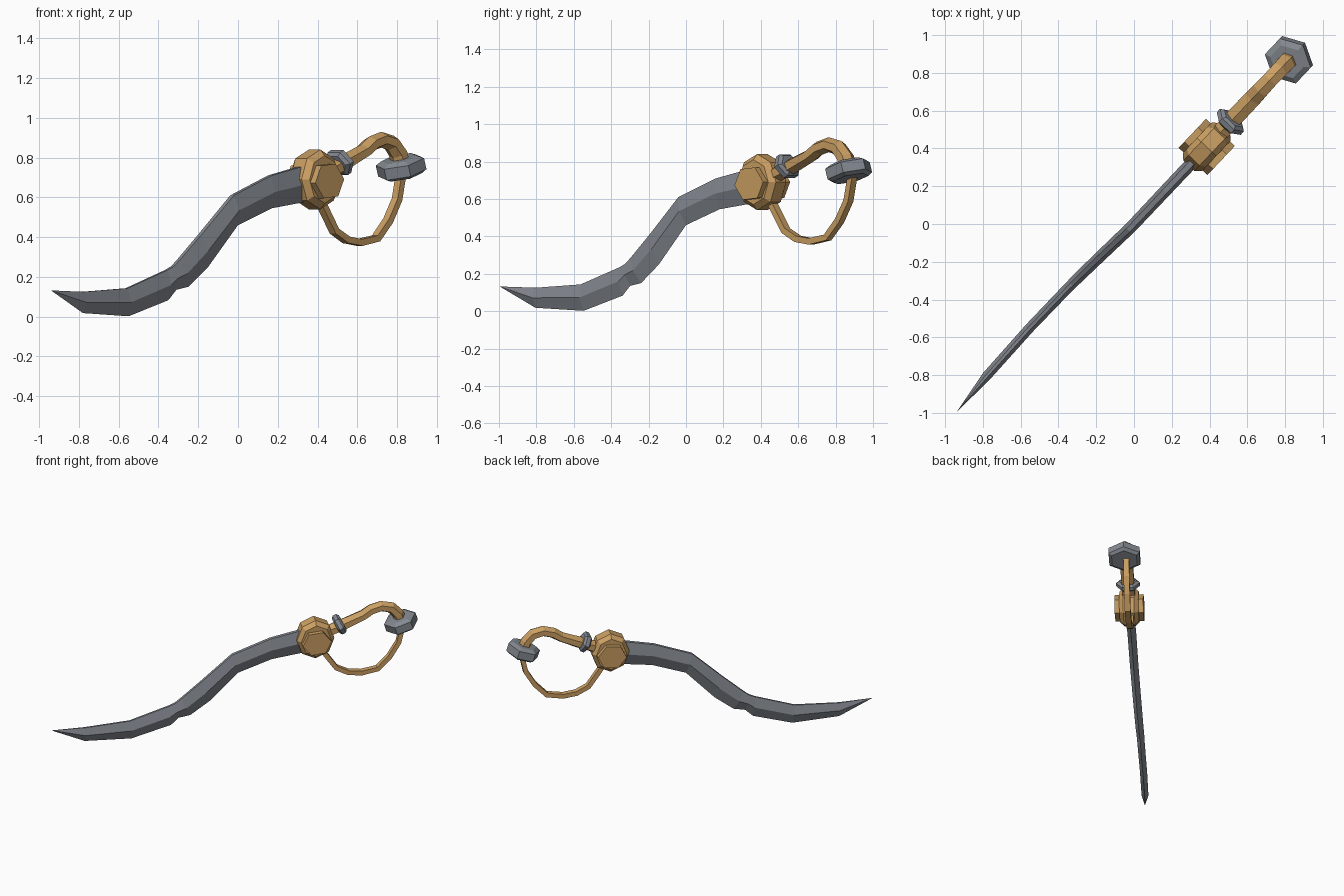
import bpy, bmesh, math
from mathutils import Vector

if "Cube" in bpy.data.objects:
    bpy.data.objects.remove(bpy.data.objects["Cube"])

SLOPE = 1.06                                   # the whole sword lies near one upright plane, y = SLOPE * x
K = math.hypot(1, SLOPE)
U = Vector((1, SLOPE, 0)) / K                  # along the sword
N = Vector((SLOPE, -1, 0)) / K                 # across the sword
Z = Vector((0, 0, 1))


def material(name, rgb):
    m = bpy.data.materials.new(name)
    m.diffuse_color = (*rgb, 1)
    m.use_nodes = True
    m.node_tree.nodes["Principled BSDF"].inputs["Base Color"].default_value = m.diffuse_color
    return m


STEEL = material("steel grey", (0.235, 0.255, 0.285))
BRASS = material("warm brass", (0.60, 0.35, 0.125))


def at(x, z, v=0):
    return Vector((x, SLOPE * x, z)) + N * v


def blade_at(x, z, v=0):
    """Blade point with the slight sideways bow of the outer half."""
    bow = max(0, 0.036 * (1 - ((x + .5) / .45) ** 2))
    return at(x, z, v) + Vector((0, bow, 0))


def loft(name, rings, mat):
    """Skin a list of equal-length point rings and close both ends."""
    bm = bmesh.new()
    rows = [[bm.verts.new(p) for p in r] for r in rings]
    n = len(rows[0])
    for a, b in zip(rows, rows[1:]):
        for i in range(n):
            j = (i + 1) % n
            bm.faces.new((a[i], a[j], b[j], b[i]))
    bm.faces.new(rows[0])
    bm.faces.new(rows[-1])
    bmesh.ops.remove_doubles(bm, verts=bm.verts, dist=1e-5)
    bmesh.ops.recalc_face_normals(bm, faces=bm.faces)
    mesh = bpy.data.meshes.new(name)
    bm.to_mesh(mesh)
    bm.free()
    mesh.materials.append(mat)
    ob = bpy.data.objects.new(name, mesh)
    bpy.context.collection.objects.link(ob)
    return ob


def ring(centre, a, b, ra, rb, sides, turn=0):
    out = []
    for i in range(sides):
        t = math.tau * i / sides + turn
        out.append(centre + a * ra * math.cos(t) + b * rb * math.sin(t))
    return out


def sweep(name, path, sides, turn, mat, v=0):
    """Tube along (x, z, half thickness, half width) stations in the sword plane."""
    rings = []
    for i, (x, z, t, w) in enumerate(path):
        p, q = path[max(i - 1, 0)], path[min(i + 1, len(path) - 1)]
        d = (at(*q[:2]) - at(*p[:2])).normalized()
        rings.append(ring(at(x, z, v), N.cross(d), N, t, w, sides, turn))
    return loft(name, rings, mat)


def disc(name, centre, axis, side, profile, sides, turn, mat):
    """Solid of (offset, radius a, radius b) rings along an axis."""
    other = axis.cross(side)
    return loft(name, [ring(centre + axis * o, side, other, ra, rb, sides, turn)
                       for o, ra, rb in profile], mat)


# Blade: narrow flat spine, wide ridge, sharp lower edge (spine x z, edge x z)
stations = [(-.78, .125, -.78, .018), (-.56, .143, -.55, .002),
            (-.36, .235, -.35, .083), (-.33, .253, -.31, .135),
            (-.30, .285, -.25, .15), (-.19, .415, -.15, .25),
            (-.03, .61, 0, .46), (.16, .71, .17, .545), (.38, .775, .38, .585)]
rings = [[at(-.94, .132)] * 5]
for i, (sx, sz, ex, ez) in enumerate(stations):
    mx, mz = (sx + ex) / 2, (sz + ez) / 2
    w = 0.025 + 0.001 * i
    s = 0.007 + 0.001 * i
    rings.append([blade_at(sx, sz, s), blade_at(mx, mz, w), blade_at(ex, ez),
                  blade_at(mx, mz, -w), blade_at(sx, sz, -s)])
loft("blade", rings, STEEL)

# Guard: octagonal block, point up, with a hexagonal boss on each side
centre = at(.385, .69)
disc("guard_block", centre, N, U,
     [(-.07, .11, .12), (-.04, .138, .15), (.04, .138, .15), (.07, .11, .12)],
     8, 0, BRASS)
for sign, label in ((1, "right"), (-1, "left")):
    disc("guard_boss_" + label, centre - Z * .008, N * sign, U,
         [(.03, .106, .095), (.105, .106, .095)], 6, .1 * sign, BRASS)

# Curved grip
sweep("grip", [(.42, .71, .044, .052), (.54, .778, .043, .054), (.63, .832, .037, .053),
               (.67, .87, .039, .05), (.72, .89, .04, .048), (.77, .873, .042, .05),
               (.805, .82, .043, .052), (.822, .75, .045, .052)], 6, 0, BRASS)

# Collar ring at the grip root
tilt = math.radians(27)
disc("collar", at(.51, .775), U * math.cos(tilt) + Z * math.sin(tilt), N,
     [(-.028, .065, .056), (-.014, .087, .073), (.014, .087, .073), (.028, .065, .056)],
     6, 0, STEEL)

# Hexagonal pommel, tipped up at the far end
tilt = math.radians(18)
disc("pommel", at(.82, .752), Z * math.cos(tilt) - U * math.sin(tilt),
     U * math.cos(tilt) + Z * math.sin(tilt),
     [(-.046, .095, .105), (-.03, .121, .13), (.028, .121, .13), (.046, .088, .095)],
     6, 0, STEEL)

# Knuckle bow looping from guard to pommel
bow = [(.405, .62), (.447, .53), (.495, .43), (.555, .386), (.622, .373),
       (.705, .394), (.765, .483), (.81, .59), (.832, .73)]
sweep("knuckle_bow", [(x, z, .024, .03) for x, z in bow], 4, math.pi / 4, BRASS, -.014)
